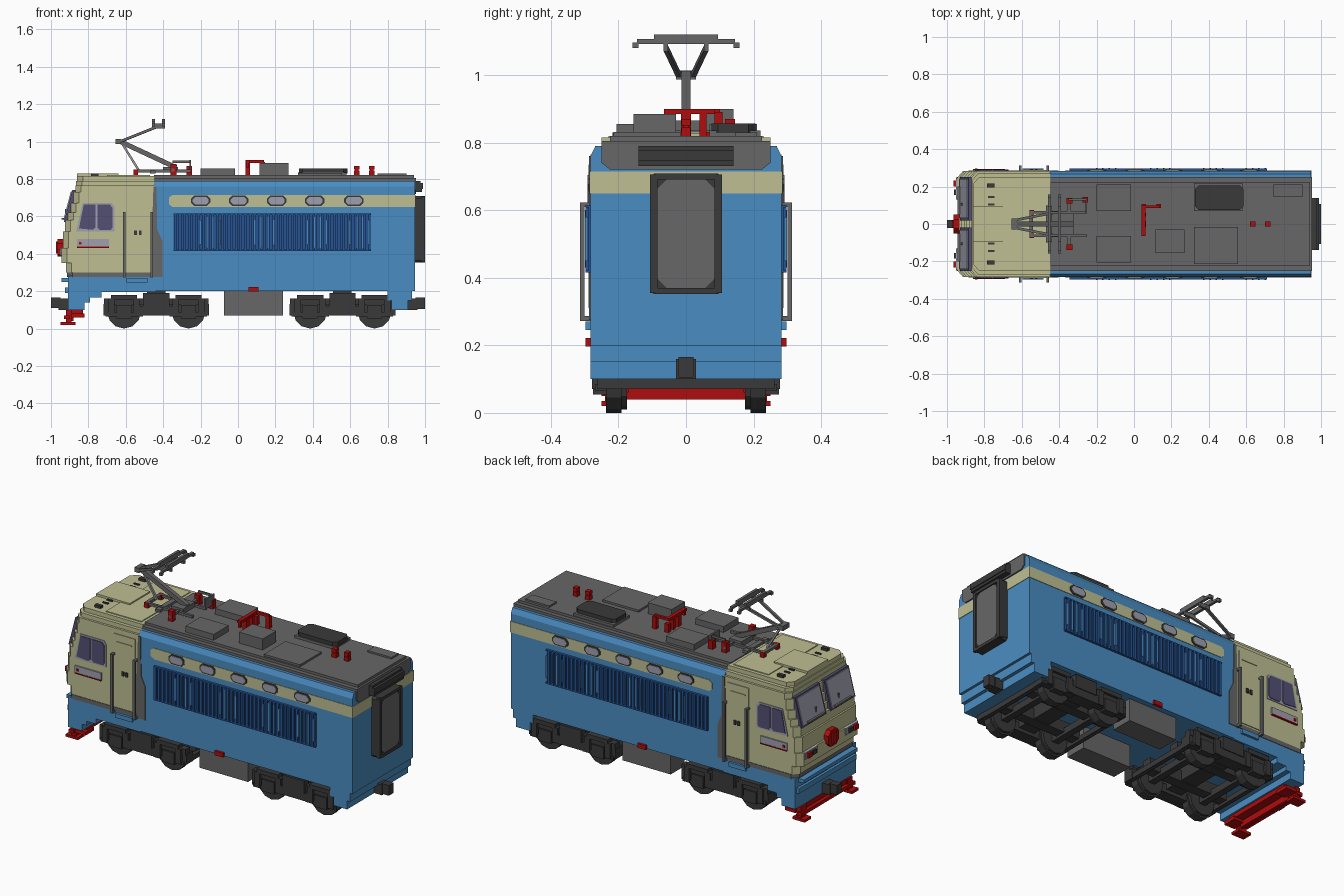
import bpy, bmesh, math
from mathutils import Vector, Matrix

if "Cube" in bpy.data.objects:
    bpy.data.objects.remove(bpy.data.objects["Cube"])


def material(name, rgb):
    lin = [((c / 255 + 0.055) / 1.055) ** 2.4 if c > 10 else c / 255 / 12.92 for c in rgb]
    m = bpy.data.materials.new(name)
    m.use_nodes = True
    m.diffuse_color = (*lin, 1)
    m.node_tree.nodes["Principled BSDF"].inputs["Base Color"].default_value = (*lin, 1)
    return m


BLUE = material("body blue", (74, 141, 194))
NAVY = material("grille blue", (38, 84, 148))
CREAM = material("cream", (191, 191, 147))
GREY = material("roof grey", (103, 103, 103))
DARK = material("dark grey", (58, 58, 58))
RED = material("red", (176, 12, 12))
LAV = material("pale lavender", (160, 160, 176))
PANE = material("window purple", (84, 80, 116))
SILVER = material("light grey", (150, 150, 152))


def finish(name, mat, bm, mirror=False):
    if mirror:  # copy to the other side of y = 0
        dup = bmesh.ops.duplicate(bm, geom=bm.verts[:] + bm.edges[:] + bm.faces[:])["geom"]
        for v in dup:
            if isinstance(v, bmesh.types.BMVert):
                v.co.y *= -1
    bmesh.ops.recalc_face_normals(bm, faces=bm.faces[:])
    me = bpy.data.meshes.new(name)
    bm.to_mesh(me)
    bm.free()
    me.materials.append(mat)
    ob = bpy.data.objects.new(name, me)
    bpy.context.collection.objects.link(ob)
    return ob


def boxes(name, mat, items, mirror=False):
    """Each item is x0, x1, y0, y1, z0, z1."""
    bm = bmesh.new()
    for x0, x1, y0, y1, z0, z1 in items:
        m = Matrix.Translation(((x0 + x1) / 2, (y0 + y1) / 2, (z0 + z1) / 2))
        bmesh.ops.create_cube(bm, size=1, matrix=m @ Matrix.Diagonal((x1 - x0, y1 - y0, z1 - z0, 1)))
    return finish(name, mat, bm, mirror)


def prisms(name, mat, axis, items, mirror=False):
    """Each item is (points, from, to), extruded along the axis."""
    bm = bmesh.new()
    for pts, a, b in items:
        put = {"x": lambda p, t: (t, p[0], p[1]), "y": lambda p, t: (p[0], t, p[1]),
               "z": lambda p, t: (p[0], p[1], t)}[axis]
        lo, hi = ([bm.verts.new(put(p, t)) for p in pts] for t in (a, b))
        bm.faces.new(lo)
        bm.faces.new(hi)
        for i in range(len(pts)):
            j = (i + 1) % len(pts)
            bm.faces.new((lo[i], lo[j], hi[j], hi[i]))
    return finish(name, mat, bm, mirror)


def beams(name, mat, items, mirror=False):
    """Square bars: (start, end, width)."""
    bm = bmesh.new()
    for p, q, w in items:
        p, q = Vector(p), Vector(q)
        rot = (q - p).to_track_quat("Z", "Y").to_matrix().to_4x4()
        m = Matrix.Translation((p + q) / 2) @ rot @ Matrix.Diagonal((w, w, (q - p).length, 1))
        bmesh.ops.create_cube(bm, size=1, matrix=m)
    return finish(name, mat, bm, mirror)


def octagon(u0, u1, v0, v1, c):
    return [(u0 + c, v0), (u1 - c, v0), (u1, v0 + c), (u1, v1 - c),
            (u1 - c, v1), (u0 + c, v1), (u0, v1 - c), (u0, v0 + c)]


# Main body and lower skirts
W = 0.283
prisms("body", BLUE, "x", [([(-W, .2), (W, .2), (W, .76), (.268, .79), (-.268, .79), (-W, .76)], -.45, .945)])
boxes("skirts", BLUE, [(-.91, -.44, -W, W, .195, .28), (-.91, -.73, -W, W, .165, .2),
                       (-.91, -.79, -W, W, .14, .17), (-.91, -.82, -W, W, .1, .15),
                       (-.925, -.9, -.27, .27, .19, .22), (-.945, -.9, -.25, .25, .25, .27),
                       (.82, .91, -W, W, .1, .2), (.91, .93, -W, W, .15, .2), (.8, .83, -W, W, .15, .2)])
boxes("roof", GREY, [(-.45, .945, -.25, .25, .785, .805), (-.45, .94, -.225, .225, .8, .82)])

# Cream stripe wrapping round the back
prisms("side_stripe", CREAM, "y", [([(.945, .65), (.945, .715), (-.35, .715), (-.37, .7), (-.37, .665), (-.35, .65)],
                                    .28, .286)], True)
boxes("back_stripe", CREAM, [(.94, .948, -.286, .286, .65, .715)])
wx = (-.2, .003, .206, .41, .62)
prisms("stripe_window_frames", DARK, "y", [(octagon(x - .052, x + .052, .655, .712, .018), .284, .289) for x in wx], True)
prisms("stripe_windows", LAV, "y", [(octagon(x - .043, x + .043, .663, .704, .014), .287, .292) for x in wx], True)

# Side grilles with vertical slats and raised groups of bars
boxes("grille_panel", NAVY, [(-.345, .71, .28, .288, .415, .615), (-.345, .71, .28, .297, .608, .615),
                             (-.345, .71, .28, .297, .415, .422)], True)
boxes("grille_slats", NAVY, [(-.342 + i * .025, -.328 + i * .025, .285, .297, .42, .61) for i in range(42)], True)
boxes("grille_bars", BLUE, [(x + i * .034 - .004, x + i * .034 + .004, .29, .299, .43 + d, .6 - d)
                            for x in (-.2, .09, .373, .6) for i, d in enumerate((.02, 0, 0, .02))], True)

# Stepped cab with cut front corners
steps = [(.30, .35, -.92, W), (.35, .43, -.945, W), (.43, .52, -.935, W), (.52, .58, -.925, W),
         (.58, .62, -.91, W), (.62, .67, -.895, W), (.67, .73, -.88, W), (.73, .765, -.87, W),
         (.765, .79, -.865, .27), (.79, .815, -.86, .25)]


def plan(x, w):
    return [(-.445, -w), (-.445, w), (x + .03, w), (x, w - .035), (x, -w + .035), (x + .03, -w)]


prisms("cab", CREAM, "z", [(plan(x, w), a, b) for a, b, x, w in steps])
prisms("cab_waist_band", GREY, "z", [(plan(-.915, .286), .275, .30)])
boxes("cab_roof_plates", CREAM, [(-.86, -.64, -.095, .095, .81, .828), (-.7, -.47, -.23, .23, .81, .82)])
boxes("cab_roof_vents", DARK, [(-.785, -.745, .195, .217, .81, .83), (-.78, -.745, .14, .15, .81, .822),
                               (-.78, -.745, .1, .11, .81, .822)], True)
prisms("cab_edge_band", GREY, "y", [([(-.46, .275), (-.405, .275), (-.405, .47), (-.432, .53), (-.436, .76),
                                      (-.452, .76), (-.46, .53)], .28, .287)], True)

# Cab doors, handrails and steps
boxes("cab_door", CREAM, [(-.61, -.47, .28, .288, .31, .735), (-.59, -.49, .28, .292, .685, .692)], True)
boxes("door_handle", DARK, [(-.555, -.54, .285, .295, .5, .525), (-.53, -.515, .285, .295, .5, .525)], True)
boxes("handrails", GREY, [b for x in (-.615, -.468) for b in
                          ((x, x + .014, .3, .313, .275, .62), (x, x + .014, .28, .313, .61, .622),
                           (x, x + .014, .28, .313, .272, .286))], True)
boxes("door_step", BLUE, [(-.595, -.485, .28, .297, .245, .27)], True)

# Cab side windows and plates
prisms("side_window_frame", LAV, "y", [([(-.865, .52), (-.66, .52), (-.66, .65), (-.675, .672), (-.83, .672)],
                                       .28, .287)], True)
prisms("side_window_panes", PANE, "y", [([(-.85, .535), (-.775, .528), (-.762, .54), (-.762, .662), (-.825, .662)], .284, .291),
                                       ([(-.752, .54), (-.74, .528), (-.68, .528), (-.67, .54), (-.67, .645),
                                         (-.685, .662), (-.752, .662)], .284, .291)], True)
boxes("side_plate", LAV, [(-.862, -.69, .28, .291, .437, .478)], True)
boxes("side_plate_marks", RED, [(-.862, -.69, .28, .294, .432, .438), (-.85, -.836, .285, .296, .45, .464)], True)

# Windscreens and front lamps
prisms("windscreen_frame", PANE, "y", [([(-.931, .57), (-.886, .74), (-.86, .74), (-.89, .57)], .02, .25)], True)
prisms("windscreen", LAV, "y", [([(-.934, .58), (-.894, .732), (-.86, .732), (-.89, .58)], .032, .24)], True)
boxes("wipers", GREY, [(-.944, -.92, .05, .2, .582, .592), (-.926, -.9, .1, .112, .59, .64)], True)
boxes("lamp_plate", LAV, [(-.952, -.93, .13, .245, .39, .43)], True)
boxes("lamps", RED, [(-.965, -.94, .2, .232, .395, .425)], True)
boxes("lamp_dark", DARK, [(-.962, -.94, .155, .185, .397, .423)], True)
prisms("front_emblem", RED, "x", [(octagon(-.05, .05, .385, .48, .025), -.965, -.93)])
boxes("emblem_centre", RED, [(-.972, -.95, -.02, .02, .4, .465)])

# Red snow plough
boxes("plough", RED, [(-.93, -.9, -.25, .25, .05, .07), (-.915, -.83, -.22, .22, .075, .1),
                      (-.9, -.88, -.19, .19, .04, .1)])
boxes("plough_feet", RED, [(-.95, -.87, .19, .25, .02, .035), (-.92, -.89, .19, .24, .03, .1),
                           (-.89, -.82, .17, .25, .06, .08)], True)

# Couplers at both ends
boxes("couplers", DARK, [(-.96, -.9, -.03, .03, .1, .16), (-1, -.95, -.022, .022, .11, .165),
                         (.9, .96, -.03, .03, .1, .16), (.95, 1, -.022, .022, .105, .165)])

# Back gangway door, roof end and vent
prisms("gangway_frame", DARK, "x", [(octagon(-.107, .107, .352, .708, .012), .94, .99)])
for s in (-1, 1):
    prisms("gangway_rim_" + ("right", "left")[s > 0], DARK, "y",
           [([(.98, .355), (1, .355), (1, .705), (.98, .705)], s * .085, s * .107)])
boxes("gangway_rim_ends", DARK, [(.98, 1, -.09, .09, .352, .37), (.98, 1, -.09, .09, .69, .708)])
prisms("gangway_panel", GREY, "x", [(octagon(-.085, .085, .368, .692, .03), .985, .994)])
prisms("back_roof_end", GREY, "x", [([(-.225, .72), (.225, .72), (.25, .74), (.25, .805), (-.25, .805), (-.25, .74)],
                                     .94, .952)])
boxes("back_vent", DARK, [(.945, .985, -.14, .14, .73, .745), (.945, .99, -.14, .14, .745, .778),
                          (.945, .975, -.14, .14, .775, .79)])

# Roof equipment
boxes("roof_boxes", GREY, [(-.2, -.015, .07, .21, .81, .855), (-.2, -.015, -.205, -.065, .81, .855),
                           (.115, .27, -.155, -.03, .81, .885), (.32, .555, -.215, -.015, .81, .832),
                           (.745, .9, .145, .21, .81, .83), (.32, .58, .07, .22, .81, .835)])
prisms("roof_cooler", DARK, "z", [(octagon(.325, .585, .075, .205, .02), .83, .857)])
boxes("roof_posts", RED, [(x - .014, x + .014, -.014, .014, a, b) for x in (.635, .715)
                          for a, b in ((.81, .845), (.85, .87))] +
      [(x - .009, x + .009, -.009, .009, .82, .865) for x in (.635, .715)])
boxes("roof_busbar", RED, [(.04, .062, -.065, .1, .885, .9), (.04, .14, .085, .1, .885, .9),
                           (.04, .065, -.015, .015, .81, .89), (.04, .065, .04, .06, .81, .89),
                           (.04, .065, .085, .108, .81, .87), (.12, .145, .085, .108, .81, .89),
                           (.045, .06, -.065, -.05, .86, .89)])

# Pantograph
boxes("pantograph_base", GREY, [(-.55, -.25, -.07, -.055, .835, .85), (-.55, -.25, .055, .07, .835, .85),
                                (-.47, -.44, -.1, .1, .83, .845), (-.56, -.54, -.07, .07, .835, .85),
                                (-.4, -.32, -.055, .055, .835, .865), (-.355, -.34, -.14, .14, .84, .855),
                                (-.26, -.25, .055, .14, .84, .9), (-.35, -.25, .125, .135, .885, .898)])
boxes("pantograph_insulators", RED, [(-.36, -.33, .11, .14, .815, .88), (-.36, -.33, -.14, -.11, .815, .88),
                                     (-.275, -.245, .115, .145, .815, .87), (-.56, -.535, -.075, -.05, .82, .85),
                                     (-.56, -.535, .05, .075, .82, .85)])
beams("pantograph_arms", GREY, [((-.33, 0, .86), (-.63, 0, 1.0), .026), ((-.64, -.03, 1.0), (-.64, .03, 1.0), .028),
                                ((-.63, -.022, 1.0), (-.43, -.06, 1.08), .014),
                                ((-.63, .022, 1.0), (-.43, .06, 1.08), .014)])
beams("pantograph_rod", SILVER, [((-.53, 0, .845), (-.62, 0, .99), .012)])
boxes("pantograph_head", GREY, [b for x in (-.46, -.405) for b in
                                ((x, x + .016, -.095, .095, 1.105, 1.12), (x, x + .016, -.145, .145, 1.092, 1.106),
                                 (x, x + .016, -.158, -.14, 1.08, 1.096), (x, x + .016, .14, .158, 1.08, 1.096))] +
      [(-.46, -.39, -.066, -.054, 1.07, 1.095), (-.46, -.39, .054, .066, 1.07, 1.095)])

# Underfloor equipment
boxes("underfloor_box", GREY, [(-.075, .24, .12, .25, .07, .205)], True)
boxes("side_marker", RED, [(.055, .11, .28, .297, .197, .222)], True)

# Two bogies, each with two axles
for name, cx in (("front", -.437), ("back", .558)):
    axles = (cx - .172, cx + .172)
    bm = bmesh.new()
    for ax in axles:
        for y, r, d in ((.214, .09, .046), (.185, .08, .02)):
            m = Matrix.Translation((ax, y, .09)) @ Matrix.Rotation(math.pi / 2, 4, "X")
            bmesh.ops.create_cone(bm, cap_ends=True, segments=12, radius1=r, radius2=r, depth=d, matrix=m)
    finish(name + "_wheels", DARK, bm, True)
    parts = [(cx - .28, cx + .28, .225, .265, .125, .16), (cx - .09, cx + .09, .2, .275, .07, .12),
             (cx - .07, cx + .07, .24, .28, .115, .19), (cx - .283, cx - .25, .2, .262, .07, .13),
             (cx + .25, cx + .283, .2, .262, .07, .13)]
    for ax in axles:
        parts += [(ax - .04, ax + .04, .23, .275, .055, .125), (ax - .07, ax + .07, .235, .28, .155, .18),
                  (ax - .085, ax - .05, .235, .278, .07, .16), (ax + .05, ax + .085, .235, .278, .07, .16),
                  (ax - .1, ax + .1, .235, .27, .065, .085)]
    boxes(name + "_bogie_sides", DARK, parts, True)
    cross = [(cx - .05, cx + .05, -.23, .23, .09, .2), (cx - .28, cx - .255, -.25, .25, .07, .1),
             (cx + .255, cx + .28, -.25, .25, .07, .1)]
    cross += [(ax - .02, ax + .02, -.2, .2, .07, .11) for ax in axles]
    cross += [(cx - .26, cx + .26, y - .03, y + .03, .085, .15) for y in (-.11, .11)]
    boxes(name + "_bogie_beams", DARK, cross)
